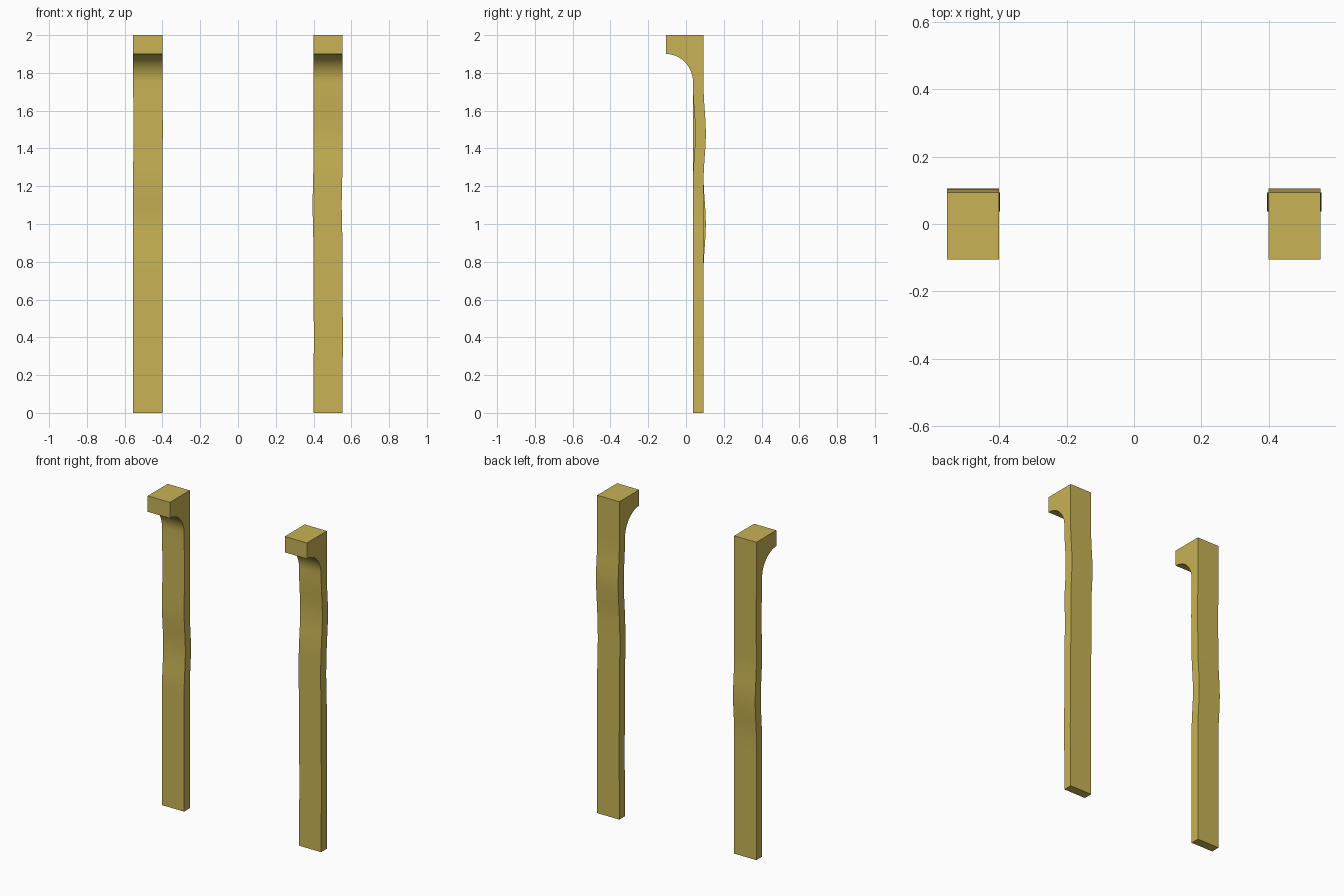
import bpy, bmesh, math

if "Cube" in bpy.data.objects:
    bpy.data.objects.remove(bpy.data.objects["Cube"])

FRONT, BACK, LIP = 0.037, 0.093, -0.105   # shaft front, shaft back, cap overhang
Z_ARC, Z_CAP, Z_TOP = 1.75, 1.90, 2.0

wood = bpy.data.materials.new("wood")
wood.diffuse_color = (0.58, 0.45, 0.09, 1)
wood.use_nodes = True
wood.node_tree.nodes["Principled BSDF"].inputs["Base Color"].default_value = wood.diffuse_color


def bump(z, centre, half):
    """Smooth bump of height 1 that fades to 0 at centre +- half."""
    d = abs(z - centre) / half
    return 0.5 * (1 + math.cos(math.pi * d)) if d < 1 else 0.0


def make_post(name, x0, x1, bow_z, sways):
    # Rows of (z, front y, back y, x shift) from floor to top
    rows = []
    steps = 35
    for i in range(steps + 1):
        z = Z_ARC * i / steps
        bow = 0.012 * bump(z, bow_z, 0.25)
        dx = sum(a * bump(z, c, 0.22) for c, a in sways)
        rows.append((z, FRONT + bow, BACK + bow, dx))
    # Concave cove under the cap
    for i in range(1, 13):
        a = math.pi / 2 * i / 12
        rows.append((Z_ARC + (Z_CAP - Z_ARC) * math.sin(a),
                     LIP + (FRONT - LIP) * math.cos(a), BACK, 0))
    rows.append((Z_TOP, LIP, BACK, 0))

    bm = bmesh.new()
    rings = [[bm.verts.new(p) for p in ((x0 + dx, f, z), (x1 + dx, f, z),
                                        (x1 + dx, b, z), (x0 + dx, b, z))]
             for z, f, b, dx in rows]
    for lo, hi in zip(rings, rings[1:]):
        for k in range(4):
            n = (k + 1) % 4
            bm.faces.new((lo[k], lo[n], hi[n], hi[k]))
    bm.faces.new(rings[0][::-1])
    bm.faces.new(rings[-1])
    bmesh.ops.recalc_face_normals(bm, faces=bm.faces)
    mesh = bpy.data.meshes.new(name)
    bm.to_mesh(mesh)
    bm.free()
    mesh.materials.append(wood)
    obj = bpy.data.objects.new(name, mesh)
    bpy.context.collection.objects.link(obj)
    bpy.ops.object.select_all(action='DESELECT')
    obj.select_set(True)
    bpy.context.view_layer.objects.active = obj
    bpy.ops.object.shade_smooth_by_angle(angle=math.radians(30))


# Two slightly warped posts with coved caps
make_post("left_post", -0.555, -0.401, 1.0, [(1.5, 0.003)])
make_post("right_post", 0.399, 0.553, 1.48, [(1.1, -0.004), (0.4, 0.003)])
